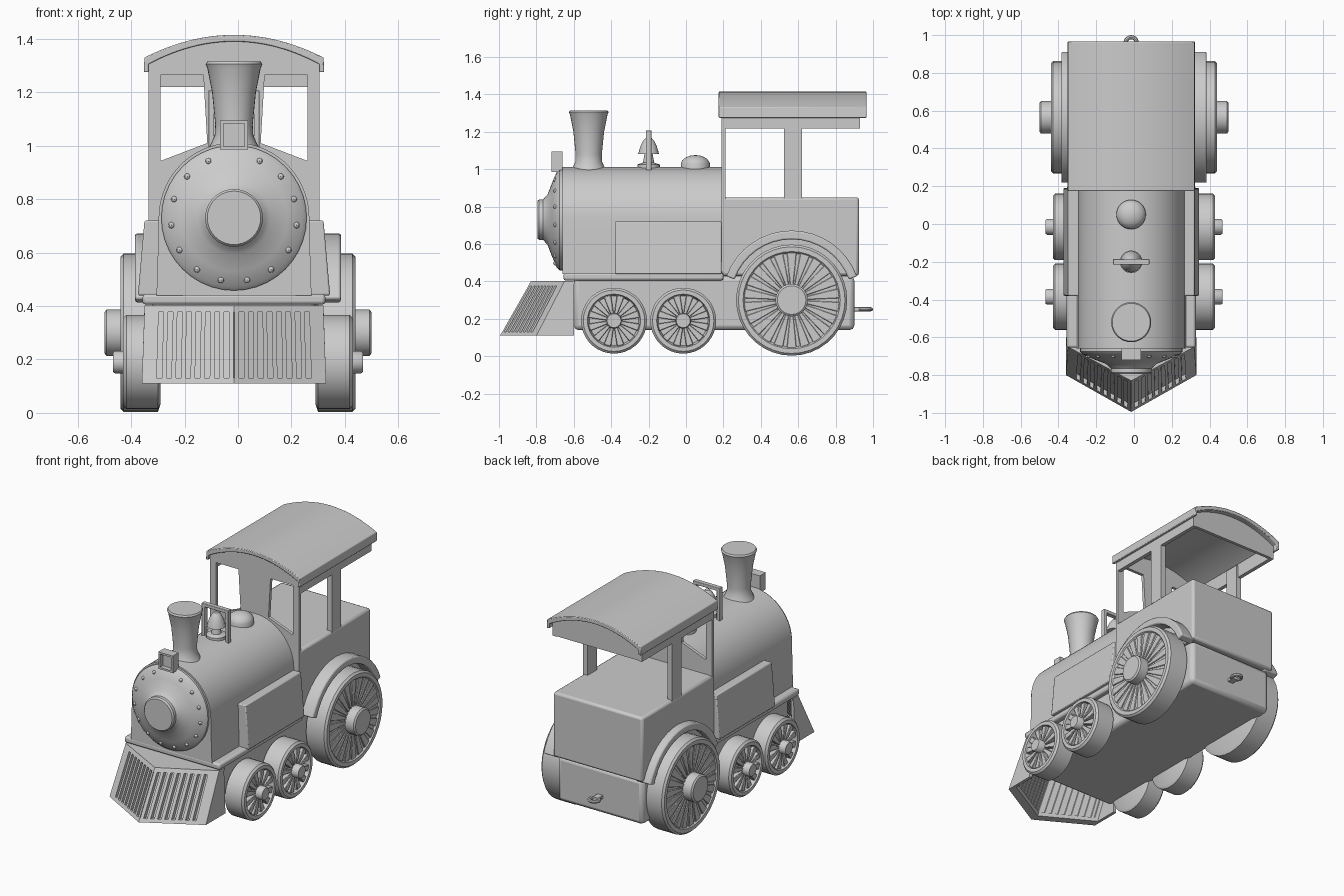
import bpy, bmesh, math
from math import sin, cos, pi, radians

if "Cube" in bpy.data.objects:
    bpy.data.objects.remove(bpy.data.objects["Cube"])

GREY = (0.6, 0.6, 0.6, 1)
mat = bpy.data.materials.new("plain_grey")
mat.use_nodes = True
mat.diffuse_color = GREY
mat.node_tree.nodes["Principled BSDF"].inputs["Base Color"].default_value = GREY
C = -0.015  # centre line of the body


def finish(name, bm, bevel=0, segs=2):
    bmesh.ops.recalc_face_normals(bm, faces=bm.faces)
    me = bpy.data.meshes.new(name)
    bm.to_mesh(me)
    bm.free()
    ob = bpy.data.objects.new(name, me)
    bpy.context.collection.objects.link(ob)
    me.materials.append(mat)
    if bevel:
        mod = ob.modifiers.new("bevel", "BEVEL")
        mod.width, mod.segments, mod.limit_method = bevel, segs, "ANGLE"
        mod.angle_limit = radians(40)
    bpy.ops.object.select_all(action="DESELECT")
    ob.select_set(True)
    bpy.context.view_layer.objects.active = ob
    bpy.ops.object.shade_smooth_by_angle(angle=radians(35))
    return ob


def loft(bm, ring_a, ring_b):
    """Close two matching rings of points into a solid."""
    a = [bm.verts.new(p) for p in ring_a]
    b = [bm.verts.new(p) for p in ring_b]
    bm.faces.new(a)
    bm.faces.new(b[::-1])
    for i in range(len(a)):
        j = (i + 1) % len(a)
        bm.faces.new((a[i], b[i], b[j], a[j]))


def put(p, h, axis):
    return {"x": (h, p[0], p[1]), "y": (p[0], h, p[1]), "z": (p[0], p[1], h)}[axis]


def add_prism(bm, pts, axis, h0, h1):
    loft(bm, [put(p, h0, axis) for p in pts], [put(p, h1, axis) for p in pts])


def prism(name, pts, axis, h0, h1, bevel=0):
    bm = bmesh.new()
    add_prism(bm, pts, axis, h0, h1)
    return finish(name, bm, bevel)


def box(name, x, y, z, bevel=0):
    pts = [(x[0], y[0]), (x[1], y[0]), (x[1], y[1]), (x[0], y[1])]
    return prism(name, pts, "z", z[0], z[1], bevel)


def lathe(name, profile, centre, axis, n=32):
    """Spin (radius, height) pairs around an axis through a 2D centre."""
    bm = bmesh.new()
    rings = []
    for r, h in profile:
        angs = [2 * pi * i / n for i in range(n)]
        rings.append([bm.verts.new(put((centre[0] + r * cos(t), centre[1] + r * sin(t)), h, axis))
                      for t in angs])
    for a, b in zip(rings, rings[1:]):
        for i in range(n):
            j = (i + 1) % n
            bm.faces.new((a[i], a[j], b[j], b[i]))
    bm.faces.new(rings[0])
    bm.faces.new(rings[-1])
    return finish(name, bm)


def sym(half):
    """Mirror half a cross-section about the body centre line."""
    return [(C + x, z) for x, z in half] + [(C - x, z) for x, z in reversed(half)]


# Chassis, running board and boiler
box("chassis", (C - .305, C + .305), (-.6, .9), (.14, .43), .025)
box("running_board", (C - .342, C + .342), (-.655, .2), (.405, .445), .012)
arch = [(.29, .44), (.285, .6)] + [(.282 * cos(t), .73 + .282 * sin(t))
                                  for t in [radians(a) for a in range(0, 90, 6)]]
prism("boiler", sym(arch), "y", -.66, .2)
lathe("boiler_front", [(.27, -.64), (.272, -.675), (.258, -.69), (.2, -.715), (.135, -.74),
                       (.118, -.755), (.108, -.765), (.108, -.785), (.1, -.795), (.09, -.795)],
      (C, .73), "y", 40)

# Rivets around the smokebox door, leaving the lamp position free
bm = bmesh.new()
for i in range(1, 15):
    t = radians(24 * i)
    res = bmesh.ops.create_uvsphere(bm, u_segments=8, v_segments=6, radius=.012)
    bmesh.ops.translate(bm, verts=res["verts"],
                        vec=(C + .235 * sin(t), -.698, .727 + .235 * cos(t)))
finish("rivets", bm)

# Head lamp with a recessed front
box("lamp_back", (C - .045, C + .045), (-.69, -.66), (.99, 1.09))
for x in (-.046, .046):
    box("lamp_side", (C + x - .006, C + x + .006), (-.72, -.66), (.985, 1.095))
for z in (.991, 1.089):
    box("lamp_lid", (C - .04, C + .04), (-.72, -.66), (z - .006, z + .006))

# Chimney, bell with frame, sand dome
lathe("chimney", [(.1, .98), (.085, 1.01), (.072, 1.04), (.07, 1.08), (.082, 1.2), (.1, 1.29),
                  (.106, 1.305), (.1, 1.315), (.085, 1.315)], (C, -.52), "z")
lathe("bell_base", [(.06, .99), (.06, 1.025), (.03, 1.035), (.02, 1.09)], (C, -.2), "z", 20)
lathe("bell", [(.056, 1.08), (.052, 1.095), (.043, 1.125), (.03, 1.15), (.015, 1.168), (.005, 1.17)],
      (C, -.2), "z", 24)
for x in (-.085, .085):
    box("bell_post", (C + x - .011, C + x + .011), (-.215, -.185), (.98, 1.2), .003)
box("bell_bar", (C - .096, C + .096), (-.215, -.185), (1.185, 1.207), .003)
lathe("sand_dome", [(.078, .99), (.078, 1.03)] + [(.075 * cos(t), 1.03 + .045 * sin(t))
                                                 for t in (.3, .6, .9, 1.2, 1.5)], (C, .05), "z")

# Cab tub and front wall with two windows
box("cab_tub", (C - .32, C + .32), (.19, .925), (.43, .85), .015)
prism("cab_front_panel", sym([(.32, .45), (.32, .945), (.27, .945), (.1, 1.01), (.115, 1.27)]),
      "y", .19, .21)


def roof_z(x, top, drop):
    return top - drop * (x / .335) ** 2


gable = [(.32, 1.22)] + [(x, roof_z(x, 1.392, .085)) for x in (.32, .25, .18, .1, .04)]
front_gable = [(x, max(z, 1.265)) for x, z in gable]
prism("front_gable", sym(front_gable), "y", .19, .21)
prism("rear_gable", sym(gable), "y", .91, .93)

# Cab posts, roof rails and side fittings, once per side
for side, s in (("left", 1), ("right", -1)):
    def span(a, b):
        return sorted((C + s * a, C + s * b))
    box(side + "_front_post", span(.275, .32), (.19, .21), (.84, 1.3))
    box(side + "_middle_post", span(.285, .32), (.525, .62), (.84, 1.3))
    box(side + "_roof_rail", span(.295, .32), (.19, .93), (1.217, 1.31))
    prism(side + "_side_box", [(C + s * x, z) for x, z in
                               ((.2, .44), (.36, .44), (.335, .72), (.2, .72))], "y", -.38, .19, .006)

# Curved roof with eave lips
xs = [.335 * i / 12 for i in range(12, -13, -1)]
outer = [(C + x, roof_z(x, 1.415, .085)) for x in xs]
inner = [(C + x * .955, roof_z(x, 1.39, .085)) for x in reversed(xs)]
lip_l, lip_r = [(C - .338, 1.275), (C - .32, 1.275)], [(C + .32, 1.275), (C + .338, 1.275)]
prism("roof", outer + lip_l + inner + lip_r, "y", .175, .965, .004)


# Wheels: rim and disc, radial spokes and hub
def wheel(name, s, y, z, r, x_in, x_out, r_disc, dip, spokes, widths, r_hub, x_hub):
    face = x_out - dip
    prof = [(r * .9, x_in), (r, x_in + .01), (r, x_out - .012), (r - .012, x_out),
            (r_disc + .01, x_out), (r_disc, face), (r_hub, face)]
    lathe(name + "_wheel", [(a, s * h) for a, h in prof], (y, z), "x", 36)
    bm = bmesh.new()
    for i in range(spokes):
        t = 2 * pi * (i + .5) / spokes
        pts = [(r_hub * .8, -widths[0]), (r_disc + .005, -widths[1]),
               (r_disc + .005, widths[1]), (r_hub * .8, widths[0])]
        pts = [(y + a * cos(t) - b * sin(t), z + a * sin(t) + b * cos(t)) for a, b in pts]
        add_prism(bm, pts, "x", s * (face - .005), s * (x_out - .006))
    finish(name + "_spokes", bm, .003, 1)
    lathe(name + "_hub", [(a, s * h) for a, h in
                          ((r_hub, face - .01), (r_hub, x_hub - .008), (r_hub * .88, x_hub))],
          (y, z), "x", 24)


for side, s in (("left", 1), ("right", -1)):
    wheel(side + "_rear", s, .565, .3, .297, .29, .44, .25, .012, 22, (.008, .026), .087, .5)
    for label, y in (("front", -.385), ("middle", -.015)):
        wheel(f"{side}_{label}", s, y, .19, .176, .29, .43, .132, .035, 12, (.008, .02), .042, .468)
    # Rear wheel arch
    angs = [radians(20 + 140 * i / 16) for i in range(17)]
    ring = [(.565 + .372 * cos(t), .3 + .372 * sin(t)) for t in angs]
    ring += [(.565 + .325 * cos(t), .3 + .325 * sin(t)) for t in reversed(angs)]
    prism(side + "_wheel_arch", ring, "x", s * .28, s * .385, .008)


# Pilot: a sloping V with bars, closed sides and top
def pilot_point(x, v, off=0):
    """Point on the V face: x off the centre, v from bottom (0) to top (1)."""
    k = 1 - abs(x) / .345
    y = (-.8 + .15 * v) - k * (.195 - .015 * v) + off
    return (C + x * (1 - .03 * v), y, .11 + .29 * v)


def pilot_strip(bm, x0, x1, v0, v1, front, back):
    quad = [(x0, v0), (x1, v0), (x1, v1), (x0, v1)]
    loft(bm, [pilot_point(x, v, front) for x, v in quad],
         [pilot_point(x, v, back) for x, v in quad])


bm = bmesh.new()
for s in (1, -1):
    pilot_strip(bm, 0, s * .345, .03, .97, .028, .04)
    for v0, v1 in ((0, .07), (.92, 1)):
        pilot_strip(bm, 0, s * .345, v0, v1, 0, .06)
    pilot_strip(bm, s * .305, s * .345, 0, 1, 0, .06)
    for i in range(9):
        x = .002 + i * .036
        pilot_strip(bm, s * x, s * (x + .017), .03, .97, 0, .05)
    sides = [pilot_point(s * .345, 0), pilot_point(s * .345, 1),
             (C + s * .335, -.6, .4), (C + s * .345, -.6, .11)]
    loft(bm, sides, [(x - s * .02, y, z) for x, y, z in sides])
finish("pilot", bm)
cap = [(C - .335, -.6), (C - .335, -.65), (C, -.83), (C + .335, -.65), (C + .335, -.6)]
prism("pilot_cap", cap, "z", .385, .402)

# Rear coupling loop
box("coupling_tab", (C - .02, C + .02), (.89, .95), (.24, .262), .003)
bpy.ops.mesh.primitive_torus_add(major_segments=20, minor_segments=8, major_radius=.03,
                                 minor_radius=.011, location=(C, .959, .251))
loop = bpy.context.object
loop.name = "coupling_loop"
loop.data.materials.append(mat)
bpy.ops.object.shade_smooth_by_angle(angle=radians(35))
